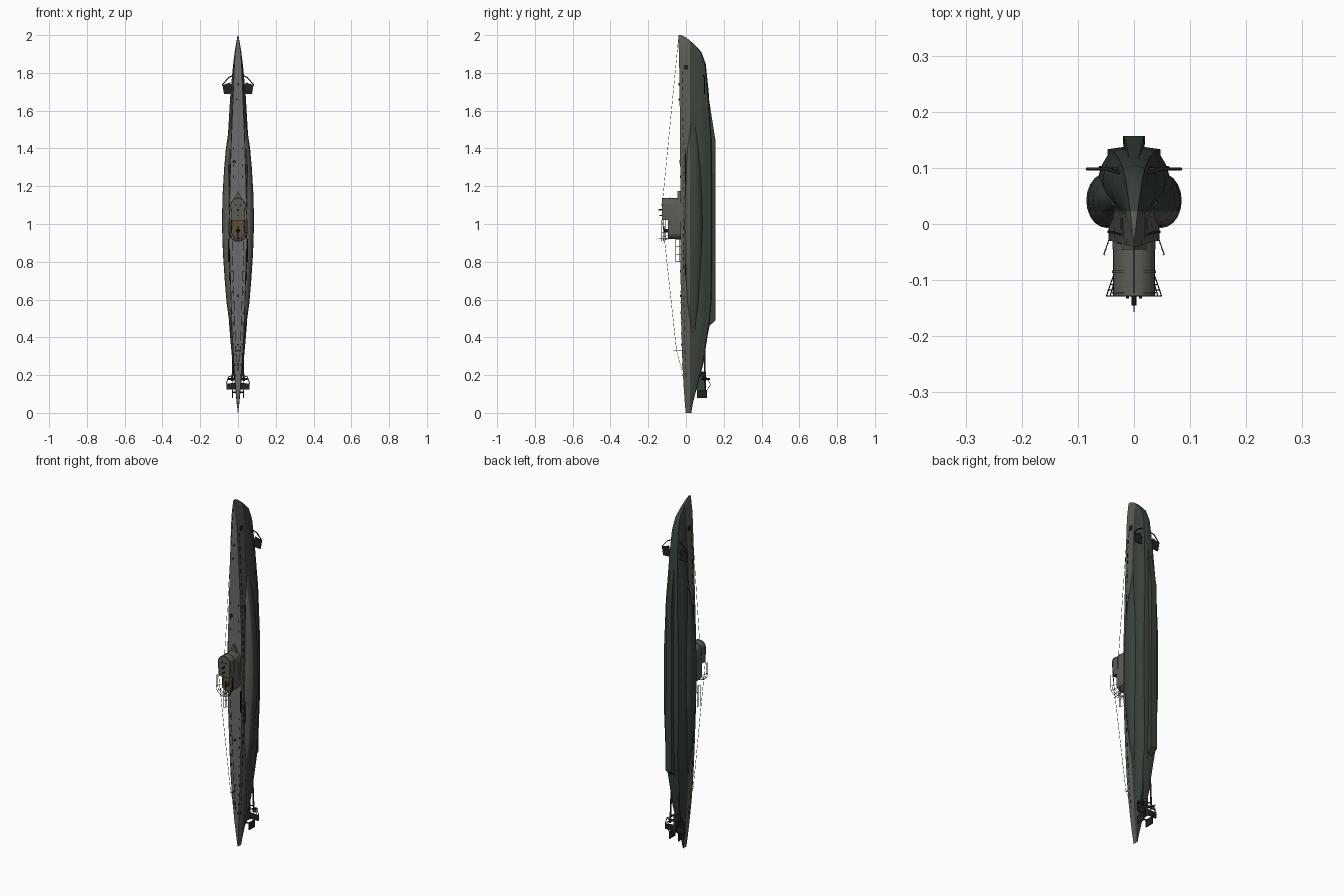
import bpy, bmesh, math
from mathutils import Vector, Matrix

if "Cube" in bpy.data.objects:
    bpy.data.objects.remove(bpy.data.objects["Cube"])

def mat(name, r, g, b):
    m = bpy.data.materials.new(name)
    m.diffuse_color = (r, g, b, 1)
    m.use_nodes = True
    m.node_tree.nodes["Principled BSDF"].inputs["Base Color"].default_value = m.diffuse_color
    return m

DECK = mat("deck grey", .15, .15, .155)
UPPER = mat("upper hull grey", .105, .11, .09)
LOWER = mat("lower hull green", .04, .055, .042)
BLACK = mat("black metal", .015, .017, .016)
WOOD = mat("bridge floor brown", .12, .075, .04)
WATERLINE = .022

def make(name, bm, mats, rule=None, angle=35):
    bmesh.ops.recalc_face_normals(bm, faces=bm.faces)
    bm.normal_update()
    if rule:
        for f in bm.faces:
            f.material_index = rule(f)
    me = bpy.data.meshes.new(name)
    bm.to_mesh(me)
    bm.free()
    for m in mats:
        me.materials.append(m)
    me.polygons.foreach_set("use_smooth", [True] * len(me.polygons))
    me.set_sharp_from_angle(angle=math.radians(angle))
    ob = bpy.data.objects.new(name, me)
    bpy.context.collection.objects.link(ob)
    return ob

def loft(rings):
    bm = bmesh.new()
    vs = [[bm.verts.new(p) for p in r] for r in rings]
    n = len(vs[0])
    for a, b in zip(vs, vs[1:]):
        for i in range(n):
            j = (i + 1) % n
            bm.faces.new((a[i], a[j], b[j], b[i]))
    bm.faces.new(vs[0])
    bm.faces.new(vs[-1])
    return bm

def split_waterline(bm):
    bmesh.ops.bisect_plane(bm, geom=bm.verts[:] + bm.edges[:] + bm.faces[:],
                           plane_co=(0, WATERLINE, 0), plane_no=(0, 1, 0))

def prism(outline, y0, y1, scale=1.0):
    # (x, z) outline pushed along y
    cz = sum(p[1] for p in outline) / len(outline)
    return loft([[(x, y0, z) for x, z in outline],
                 [(x * scale, y1, cz + (z - cz) * scale) for x, z in outline]])

def circle(x, z, r, n=20, a0=0, a1=360):
    full = a1 - a0 == 360
    k = n if full else n - 1
    return [(x + r * math.cos(math.radians(a0 + (a1 - a0) * i / k)),
             z + r * math.sin(math.radians(a0 + (a1 - a0) * i / k))) for i in range(n)]

def box(name, c, s, m, rot=None):
    bm = bmesh.new()
    bmesh.ops.create_cube(bm, size=1, matrix=Matrix.Translation(c) @ (rot or Matrix()) @ Matrix.Diagonal((*s, 1)))
    return make(name, bm, [m])

def rod(name, pts, r, m):
    cu = bpy.data.curves.new(name, 'CURVE')
    cu.dimensions = '3D'
    cu.bevel_depth, cu.bevel_resolution, cu.use_fill_caps = r, 1, True
    sp = cu.splines.new('POLY')
    sp.points.add(len(pts) - 1)
    for p, q in zip(sp.points, pts):
        p.co = (*q, 1)
    cu.materials.append(m)
    ob = bpy.data.objects.new(name, cu)
    bpy.context.collection.objects.link(ob)

# ---- main hull: z, deck y, keel y, deck half width, greatest half width
ST = [(2.0, -.04, -.025, .001, .001), (1.985, -.04, .004, .004, .005), (1.95, -.039, .045, .009, .011),
      (1.91, -.038, .082, .014, .018), (1.845, -.036, .105, .019, .026), (1.7, -.034, .12, .025, .04),
      (1.45, -.031, .137, .035, .055), (1.2, -.03, .14, .043, .062), (1.0, -.03, .14, .045, .063),
      (.8, -.029, .14, .043, .062), (.6, -.027, .137, .037, .055), (.48, -.025, .128, .033, .048),
      (.4, -.023, .113, .03, .042), (.26, -.019, .092, .022, .029), (.15, -.013, .062, .014, .017),
      (.05, -.006, .036, .006, .007), (0, -.002, .028, .001, .001)]
SEC = [(.3, .45), (.4, .706), (.5, .905), (.6, .99), (.7, .99), (.8, .905), (.9, .706), (.96, .46)]

def station(z):
    for a, b in zip(ST, ST[1:]):
        if a[0] >= z >= b[0]:
            t = (a[0] - z) / (a[0] - b[0])
            return [p + (q - p) * t for p, q in zip(a, b)]

rings = []
for z, yd, yk, wd, wm in ST:
    half = [(wd, yd)] + [(max(wd * 1.04, wm * w), yd + (yk - yd) * t) for t, w in SEC]
    rings.append([(x, y, z) for x, y in half] + [(0, yk, z)] + [(-x, y, z) for x, y in reversed(half)])
bm = loft(rings)
split_waterline(bm)
make("hull", bm, [DECK, UPPER, LOWER],
     lambda f: 0 if f.normal.y < -.9 else 1 if f.calc_center_median().y < WATERLINE else 2)

# ---- box keel
KEEL = [(1.8, .1, .004), (1.435, .157, .015), (.49, .157, .017), (.46, .123, .012), (.3, .09, .005)]
make("keel", loft([[(-w, .06, z), (w, .06, z), (w * 1.15, y, z), (-w * 1.15, y, z)] for z, y, w in KEEL]), [LOWER])

# ---- saddle tanks
TANK = [(1.55, .042, .02), (1.4, .064, .035), (1.3, .073, .042), (1.15, .082, .047), (1.0, .085, .049),
        (.85, .08, .047), (.7, .07, .042), (.58, .06, .036), (.42, .038, .02)]
for s in (1, -1):
    bm = loft([[(s * (xo - .036 + .036 * math.cos(a)), .042 + ry * math.sin(a), z)
                for a in [i * math.tau / 20 for i in range(20)]] for z, xo, ry in TANK])
    split_waterline(bm)
    make("saddle_tank", bm, [UPPER, LOWER], lambda f: 0 if f.calc_center_median().y < WATERLINE else 1)

# ---- flood slots along the casing, deck vents and hatches
for s in (1, -1):
    for i in range(40):
        z = .2 + i * .041
        _, yd, yk, wd, wm = station(z)
        box("flood_slot", (s * wd * 1.01, yd + .016, z), (.004, .004, .022), BLACK)
    for i in range(11):
        z = .2 + i * .055
        wd = station(z)[3]
        box("deck_vent", (s * wd * .75, station(z)[1], z), (.005, .004, .012), BLACK)
    for z in (1.25, 1.31, 1.4):
        box("deck_vent", (s * .025, station(z)[1], z), (.005, .004, .012), BLACK)
    box("anchor_recess", (s * .0215, .0, 1.83), (.006, .02, .024), BLACK)
    rod("keel_rail", [(s * .046, -.002, 1.4), (s * .05, -.004, 1.05), (s * .045, -.002, .7)], .002, BLACK)
for x, z, r in ((-.02, 1.33, .009), (0, 1.74, .006), (-.008, 1.66, .005), (0, .62, .007), (0, .36, .006)):
    make("deck_hatch", prism(circle(x, z, r, 12), -.025, station(z)[1] - .005), [BLACK])

# ---- conning tower
def hollow(name, outline, y0, y1, depth, floor, scale=1.0):
    bm = prism(outline, y0, y1, scale)
    bm.normal_update()
    top = min(bm.faces, key=lambda f: f.calc_center_median().y)
    bmesh.ops.inset_region(bm, faces=[top], thickness=.004)
    for v in top.verts:
        v.co.y += depth
    top.material_index = 1
    return make(name, bm, [UPPER, floor])

bow_tip = [(0, 1.175)]
base = circle(0, .96, .036, 14, 180, 360) + [(.038, 1.1)] + bow_tip + [(-.038, 1.1)]
make("tower_fairing", prism(base, -.02, -.045), [UPPER])
aft = circle(0, .957, .036, 16, 180, 360) + [(.036, 1.05), (-.036, 1.05)]
hollow("gun_platform", aft, -.03, -.095, .004, WOOD)
bridge = circle(0, 1.1, .037, 18, 0, 180) + [(-.034, 1.02), (.034, 1.02)]
hollow("bridge", bridge, -.03, -.128, .022, WOOD)
wide = circle(0, 1.1, .0395, 18, 0, 180) + [(-.0365, 1.018), (.0365, 1.018)]
make("spray_deflector", prism(wide, -.083, -.087), [UPPER])
make("bridge_rim", prism(wide, -.121, -.124), [UPPER])
# bridge fittings
for x, z, r, y in ((0, 1.075, .006, -.145), (0, 1.045, .005, -.14), (.016, 1.1, .004, -.133), (-.016, 1.1, .004, -.133)):
    make("periscope", prism(circle(x, z, r, 10), -.1, y, .7), [BLACK])
rod("flagstaff", [(0, -.09, .925), (0, -.157, .92)], .0012, BLACK)
# anti-aircraft gun
make("gun_mount", prism(circle(0, .965, .01, 12), -.09, -.112, .6), [BLACK])
rod("gun_barrel", [(0, -.112, .99), (0, -.118, .91)], .0025, BLACK)

# ---- railings
for y, r in ((-.108, .042), (-.118, .046), (-.128, .049)):
    pts = circle(0, .957, r, 20, 180, 360)
    pts = [(-r, 1.02)] + pts + [(r, 1.02)]
    rod("platform_rail", [(x, y, z) for x, z in pts], .001, BLACK)
for a in range(180, 361, 30):
    c, s = math.cos(math.radians(a)), math.sin(math.radians(a))
    rod("rail_post", [(.036 * c, -.09, .957 + .036 * s), (.049 * c, -.128, .957 + .049 * s)], .001, BLACK)
for s in (1, -1):
    for y, x in ((-.035, .046), (-.045, .049), (-.055, .052)):
        rod("deck_rail", [(s * x, y, .92), (s * x, y, .8)], .0009, BLACK)
    for z in (.8, .84, .88, .92):
        rod("deck_rail_post", [(s * .042, -.02, z), (s * .054, -.055, z)], .0009, BLACK)

# ---- antenna wires
rod("forward_wire", [(0, -.04, 1.98), (0, -.122, 1.14)], .0009, BLACK)
for s in (1, -1):
    rod("aft_wire", [(s * .035, -.125, 1.02), (s * .012, -.05, .33), (0, -.02, .22)], .0009, BLACK)
rod("wire_spreader", [(-.014, -.05, .33), (.014, -.05, .33)], .0012, BLACK)
rod("wire_post", [(0, -.02, .33), (0, -.065, .33)], .0012, BLACK)

# ---- diving planes, guards, shafts, propellers and rudders
def plane(name, pts, y, t, m):
    make(name, prism(pts, y - t, y + t), [m])

for s in (1, -1):
    plane("bow_plane", [(s * x, z) for x, z in ((.032, 1.69), (.074, 1.688), (.082, 1.735), (.04, 1.75))], .098, .003, BLACK)
    rod("bow_guard", [(s * .02, .09, 1.79), (s * .05, .098, 1.775), (s * .084, .098, 1.735)], .003, BLACK)
    rod("bow_plane_shaft", [(s * .01, .098, 1.73), (s * .06, .098, 1.73)], .003, BLACK)
    plane("stern_plane", [(s * x, z) for x, z in ((.006, .125), (.06, .125), (.062, .155), (.006, .16))], .1, .003, BLACK)
    rod("stern_guard", [(s * .02, .07, .2), (s * .05, .1, .19), (s * .062, .1, .155)], .0022, BLACK)
    rod("propeller_shaft", [(s * .022, .098, .4), (s * .03, .1, .17)], .0045, LOWER)
    rod("shaft_strut", [(s * .008, .06, .215), (s * .03, .1, .205)], .003, LOWER)
    rod("propeller_hub", [(s * .03, .1, .19), (s * .03, .1, .168)], .006, BLACK)
    for k in range(3):
        rot = Matrix.Rotation(k * math.tau / 3, 4, 'Z')
        box("propeller_blade", Vector((s * .03, .1, .18)) + rot @ Vector((0, .016, 0)), (.014, .022, .003), BLACK,
            rot @ Matrix.Rotation(.5, 4, 'Y'))
    box("rudder", (s * .028, .085, .1), (.005, .052, .042), BLACK)
    rod("rudder_guard", [(s * .025, .1, .2), (s * .028, .13, .15), (s * .028, .108, .115)], .0016, BLACK)
rod("rudder_yoke", [(-.028, .075, .11), (.028, .075, .11)], .004, BLACK)
box("stern_skeg", (0, .075, .17), (.01, .06, .1), LOWER)
